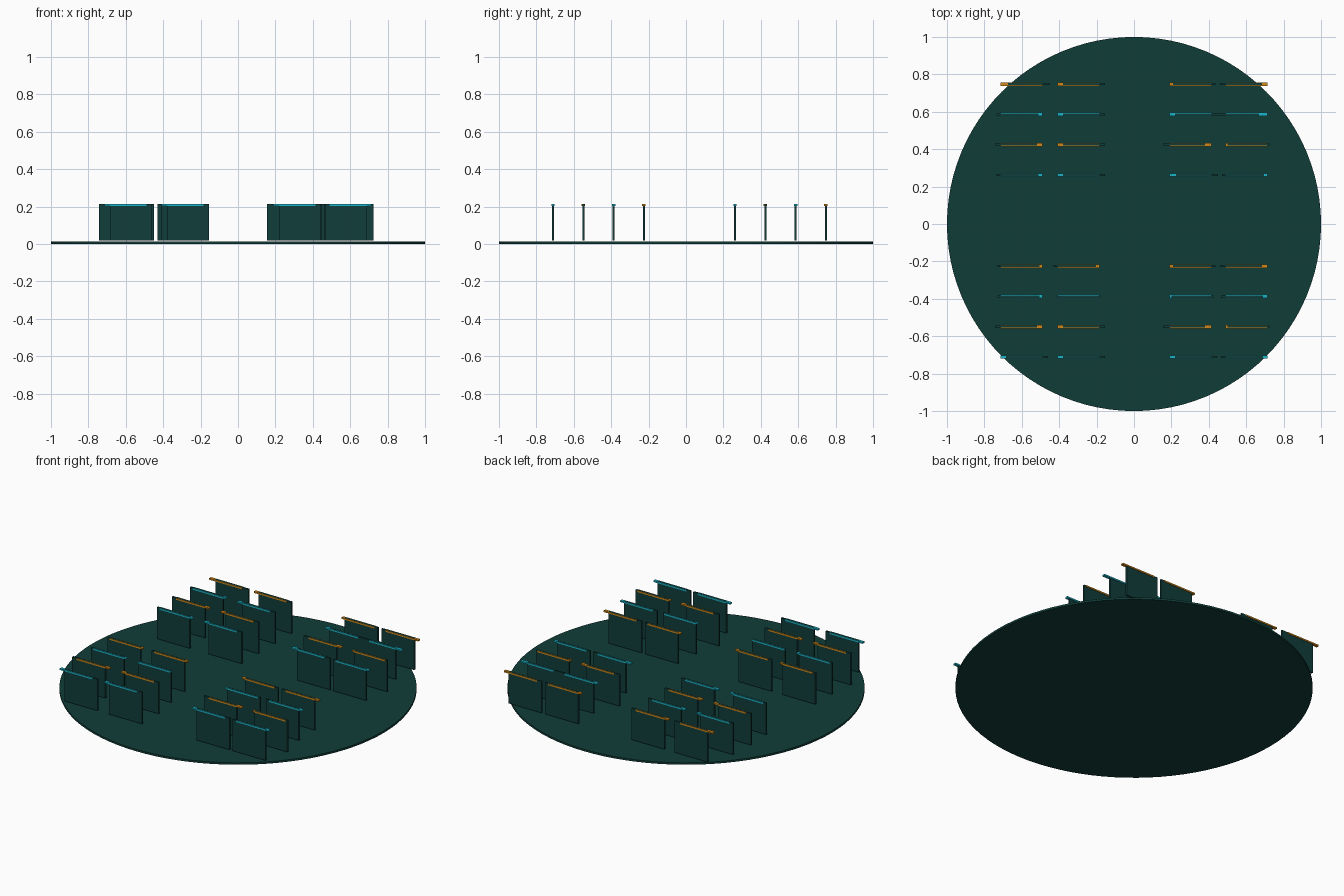
import bpy

cube = bpy.data.objects.get("Cube")
if cube:
    bpy.data.objects.remove(cube, do_unlink=True)


def material(name, color):
    m = bpy.data.materials.new(name)
    m.use_nodes = True
    m.diffuse_color = (*color, 1)
    bsdf = m.node_tree.nodes["Principled BSDF"]
    bsdf.inputs["Base Color"].default_value = (*color, 1)
    return m


floor_green = material("floor green", (0.005, 0.047, 0.04))
panel_green = material("panel green", (0.005, 0.047, 0.042))
orange = material("orange", (0.65, 0.25, 0.01))
cyan = material("cyan", (0.01, 0.47, 0.6))


def box(name, center, size, mat):
    bpy.ops.mesh.primitive_cube_add(size=1, location=center)
    ob = bpy.context.object
    ob.name = name
    ob.scale = size
    bpy.ops.object.transform_apply(location=False, rotation=False, scale=True)
    ob.data.materials.append(mat)


# Round floor
bpy.ops.mesh.primitive_cylinder_add(vertices=96, radius=1, depth=0.012,
                                    location=(0, 0, 0.006))
floor = bpy.context.object
floor.name = "round_floor"
floor.data.materials.append(floor_green)
bpy.ops.object.shade_smooth_by_angle()

# Four blocks of upright panels; each panel slides sideways under its top strip
columns = (-0.602, -0.297, 0.302, 0.602)
rows = [c + 0.162 * (1.5 - i) for c in (0.505, -0.468) for i in range(4)]
slides = (  # hundredths, one row per line from back to front
    (4, 3, 2, -3),
    (-2, 3, 3, -4.5),
    (-3, 3, -3.5, 1),
    (-2, 3, 3.5, -2),
    (-1.5, -2, 2, -3),
    (-1.5, 0, 1, -2.5),
    (-3, 3, -3.5, 1),
    (3, 3, 3, -2.5),
)
for r, (y, row) in enumerate(zip(rows, slides)):
    for c, (x, slide) in enumerate(zip(columns, row)):
        tag = f"{r + 1}_{c + 1}"
        box("panel_" + tag, (x + slide / 100, y, 0.1155),
            (0.225, 0.011, 0.195), panel_green)
        box("top_strip_" + tag, (x, y, 0.208),
            (0.225, 0.018, 0.009), cyan if r % 2 else orange)
